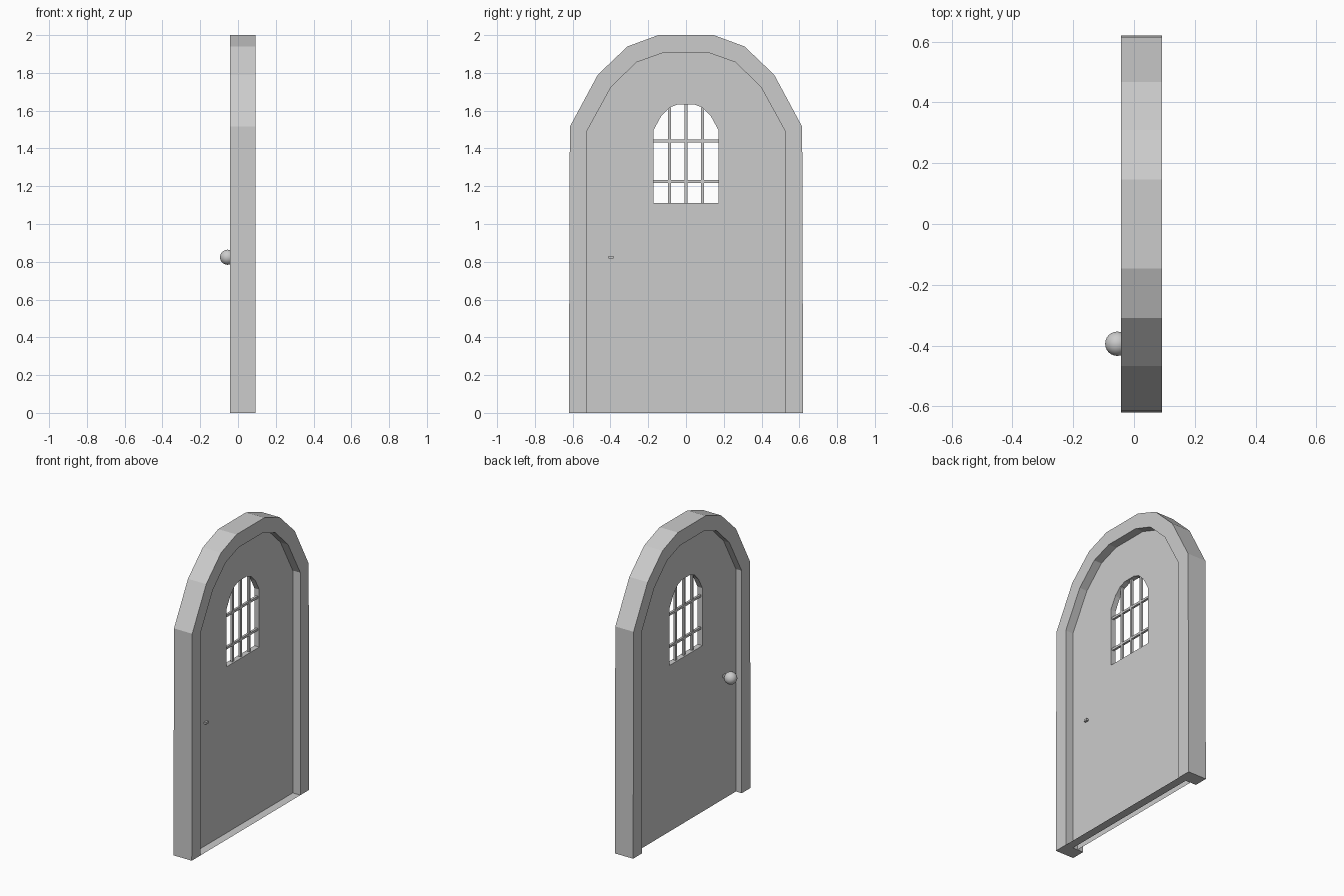
import bpy, bmesh
from mathutils import Matrix

if "Cube" in bpy.data.objects:
    bpy.data.objects.remove(bpy.data.objects["Cube"])


def arch(half, foot=None):
    """Full (y, z) arch outline from its left half, starting at the lower left."""
    return [(-y, z) for y, z in half] + [(y, z) for y, z in reversed(half)]


def finish(bm, name):
    bmesh.ops.recalc_face_normals(bm, faces=bm.faces[:])
    me = bpy.data.meshes.new(name)
    bm.to_mesh(me)
    bm.free()
    ob = bpy.data.objects.new(name, me)
    bpy.context.collection.objects.link(ob)
    return ob


def arch_band(name, outer, inner, x0, x1, closed, outer_wall):
    """Flat band between two matching outlines, given thickness along x."""
    bm = bmesh.new()
    loops = [[bm.verts.new((x, y, z)) for y, z in pts]
             for pts in (outer, inner) for x in (x0, x1)]
    ob, of, ib, inf = loops            # outer back/front, inner back/front
    n = len(outer)
    for i in range(n if closed else n - 1):
        j = (i + 1) % n
        bm.faces.new((ob[i], ob[j], ib[j], ib[i]))
        bm.faces.new((of[i], of[j], inf[j], inf[i]))
        bm.faces.new((ib[i], ib[j], inf[j], inf[i]))
        if outer_wall:
            bm.faces.new((ob[i], ob[j], of[j], of[i]))
    if not closed:
        for i in (0, n - 1):           # feet
            bm.faces.new((ob[i], of[i], inf[i], ib[i]))
    return finish(bm, name)


def box(name, size, loc):
    bm = bmesh.new()
    bmesh.ops.create_cube(bm, size=1, matrix=Matrix.Translation(loc) @ Matrix.Diagonal((*size, 1)))
    return finish(bm, name)


frame_outer = arch([(.62, 0), (.615, 1.515), (.467, 1.79), (.31, 1.94), (.147, 2.0)])
frame_inner = arch([(.527, 0), (.527, 1.487), (.397, 1.725), (.262, 1.856), (.125, 1.905)])
window = arch([(.173, 1.11), (.173, 1.495), (.131, 1.572), (.088, 1.616), (.043, 1.633)])

# Stone surround and recessed door leaf (open along its hidden rim)
arch_band("door_frame", frame_outer, frame_inner, -.043, .092, False, True)
arch_band("door_leaf", frame_inner, window, 0.0, .036, True, False)

# Threshold strip in front of the leaf
bm = bmesh.new()
bm.faces.new([bm.verts.new(p) for p in
              ((.036, -.527, 0), (.092, -.527, 0), (.092, .527, 0), (.036, .527, 0))])
finish(bm, "threshold")

# Window grille
for i, (y, top) in enumerate(((-.088, 1.616), (0, 1.633), (.088, 1.616))):
    box(f"upright_bar_{i}", (.015, .015, top - 1.11), (.018, y, (top + 1.11) / 2))
for i, z in enumerate((1.225, 1.44)):
    box(f"cross_bar_{i}", (.015, .346, .015), (.018, 0, z))

# Knob with its spindle through the leaf
box("knob_spindle", (.10, .026, .014), (.0, -.396, .824))
bm = bmesh.new()
bmesh.ops.create_uvsphere(bm, u_segments=24, v_segments=16, radius=.04,
                          matrix=Matrix.Translation((-.055, -.394, .824)))
knob = finish(bm, "door_knob")
knob.data.shade_smooth()
